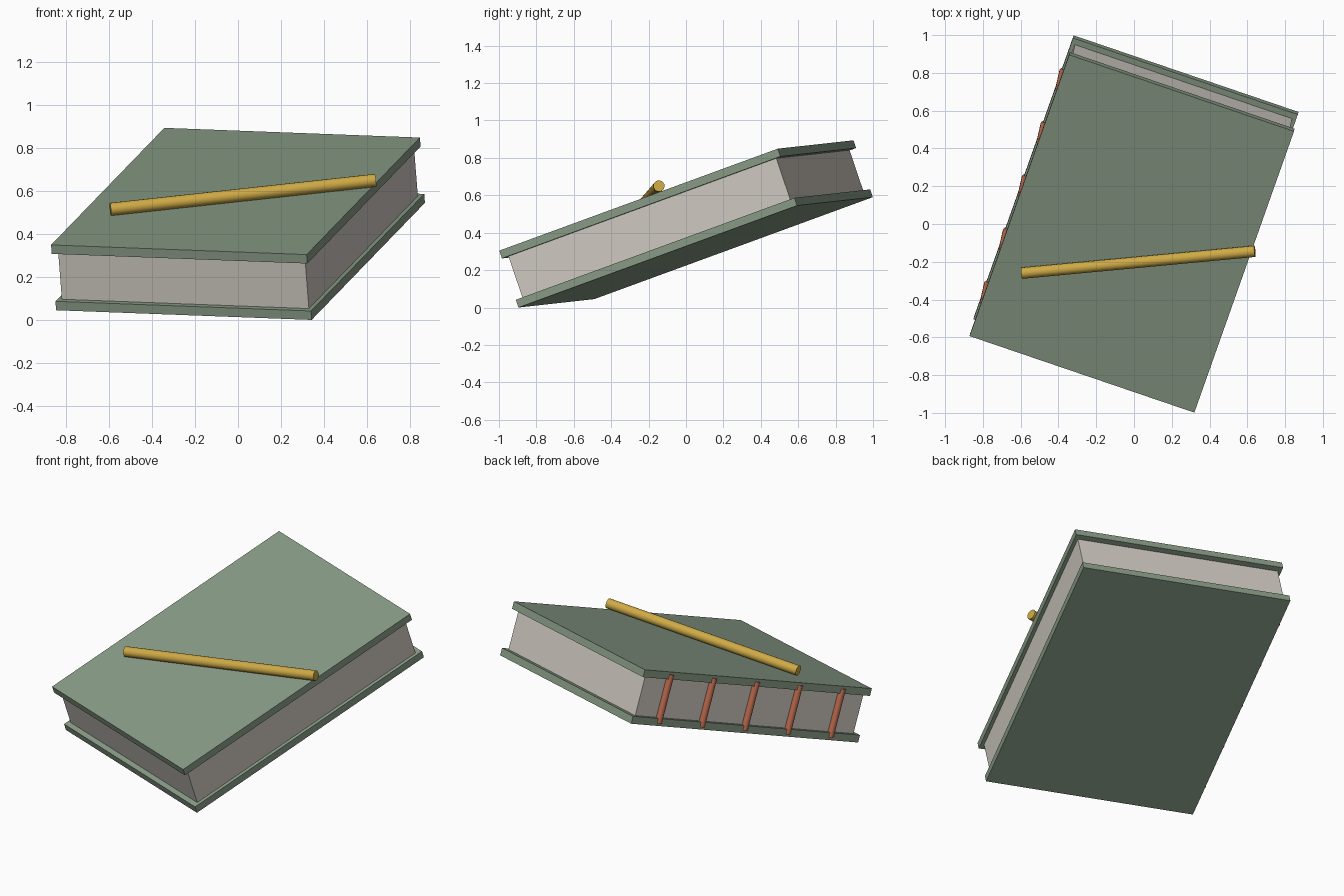
import bpy
from math import radians
from mathutils import Matrix, Euler, Vector

cube = bpy.data.objects.get("Cube")
if cube:
    bpy.data.objects.remove(cube, do_unlink=True)

# Book frame: x across the cover, y along the spine, z through the thickness
TILT = Euler([radians(a) for a in (19.05, 2.05, -18.8)]).to_matrix().to_4x4()
FRAME = Matrix.Translation((0, 0, 0.447)) @ TILT
WIDTH, LENGTH, THICK = 1.258, 1.671, 0.322
COVER = 0.044


def material(name, color):
    mat = bpy.data.materials.new(name)
    mat.use_nodes = True
    mat.diffuse_color = (*color, 1)
    mat.node_tree.nodes["Principled BSDF"].inputs["Base Color"].default_value = (*color, 1)
    return mat


def place(name, local, mat):
    obj = bpy.context.object
    obj.name = name
    obj.data.materials.append(mat)
    obj.matrix_world = FRAME @ local
    return obj


def box(name, size, center, mat):
    bpy.ops.mesh.primitive_cube_add(size=1)
    obj = place(name, Matrix.Translation(center), mat)
    obj.data.transform(Matrix.Diagonal((*size, 1)))
    return obj


def rod(name, radius, length, local, mat):
    bpy.ops.mesh.primitive_cylinder_add(vertices=16, radius=radius, depth=length)
    bpy.ops.object.shade_smooth_by_angle(angle=radians(40))
    return place(name, local, mat)


green = material("sage green", (0.25, 0.33, 0.24))
paper = material("paper", (0.63, 0.59, 0.54))
gold = material("gold", (0.62, 0.40, 0.06))
rust = material("rust brown", (0.52, 0.15, 0.08))

# Covers and page block
offset = (THICK - COVER) / 2
for name, z in (("top_cover", offset), ("bottom_cover", -offset)):
    box(name, (WIDTH, LENGTH, COVER), (0, 0, z), green)
box("page_block", (WIDTH - 0.042, LENGTH - 0.064, THICK - 2 * COVER), (0, 0, 0), paper)

# Raised bands across the spine
for i in range(5):
    spot = Vector((-WIDTH / 2 + 0.01, (i - 2) * 0.316, 0))
    rod(f"spine_band_{i + 1}", 0.02, 0.29, Matrix.Translation(spot), rust)

# Pencil lying on the top cover
radius = 0.03
lie = Matrix.Rotation(radians(25.5), 4, "Z") @ Matrix.Rotation(radians(90), 4, "Y")
rod("pencil", radius, 1.247, Matrix.Translation((0.082, -0.129, THICK / 2 + radius)) @ lie, gold)
